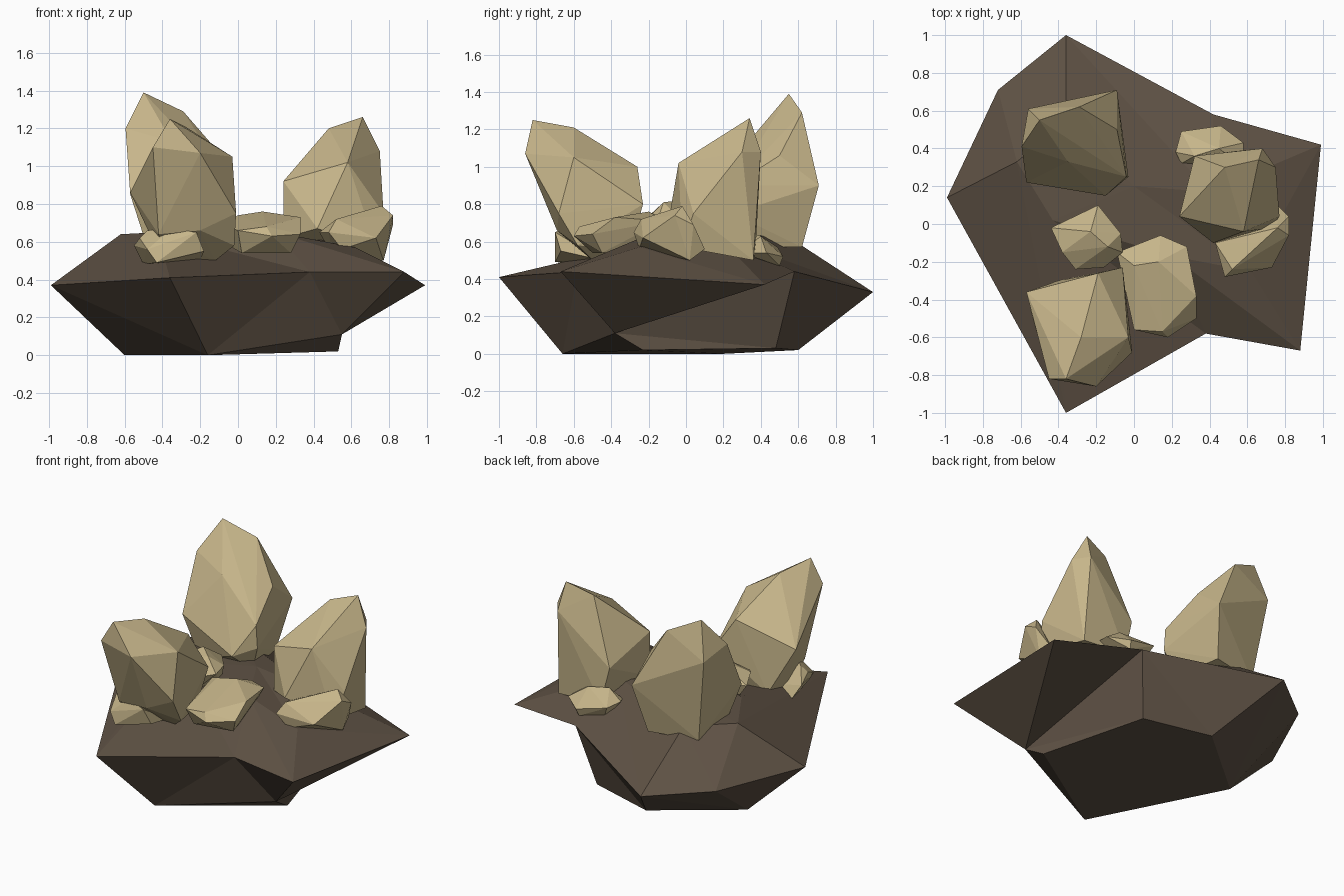
import bpy, bmesh


def material(name, rgb):
    m = bpy.data.materials.new(name)
    m.diffuse_color = (*rgb, 1)
    return m


STONE = material("dark brown stone", (0.112, 0.083, 0.058))
CRYSTAL = material("pale sand crystal", (0.57, 0.465, 0.255))


def finish(bm, name, mat):
    bmesh.ops.recalc_face_normals(bm, faces=bm.faces[:])
    me = bpy.data.meshes.new(name)
    bm.to_mesh(me)
    bm.free()
    me.materials.append(mat)
    ob = bpy.data.objects.new(name, me)
    bpy.context.collection.objects.link(ob)
    return ob


def faceted(name, pts):
    """Faceted crystal: convex hull around a few corner points."""
    bm = bmesh.new()
    for p in pts:
        bm.verts.new(p)
    bmesh.ops.convex_hull(bm, input=bm.verts[:])
    loose = [v for v in bm.verts if not v.link_faces]
    bmesh.ops.delete(bm, geom=loose, context='VERTS')
    return finish(bm, name, CRYSTAL)


def lofted_rock(name, rings, low, high):
    """Triangulated loft through matching rings, closed by two fans."""
    bm = bmesh.new()
    rows = [[bm.verts.new(p) for p in r] for r in rings]
    a, b = bm.verts.new(low), bm.verts.new(high)
    n = len(rows[0])
    for i in range(n):
        j = (i + 1) % n
        for lo, hi in zip(rows, rows[1:]):
            bm.faces.new((lo[i], lo[j], hi[i]))
            bm.faces.new((lo[j], hi[j], hi[i]))
        bm.faces.new((a, rows[0][j], rows[0][i]))
        bm.faces.new((b, rows[-1][i], rows[-1][j]))
    bmesh.ops.remove_doubles(bm, verts=bm.verts[:], dist=0.001)
    return finish(bm, name, STONE)


# Base slab: bottom, widest and top rings (repeated corners merge)
bottom = [(.55, -.38, .11), (.55, -.38, .11), (.33, .48, .03), (-.12, .6, .02),
          (-.6, .2, 0), (-.6, .2, 0), (-.16, -.66, 0), (-.16, -.66, 0),
          (.55, -.38, .11)]
rim = [(.99, .42, .37), (.42, .58, .44), (.42, .58, .44), (-.36, 1, .33),
       (-.72, .71, .35), (-.99, .14, .37), (-.36, -1, .41), (.38, -.58, .44),
       (.88, -.67, .44)]
top = [(.4, .17, .63), (.4, .17, .63), (.4, .17, .63), (-.36, .54, .63),
       (-.62, .33, .64), (-.62, .33, .64), (-.43, .02, .65), (.2, -.17, .65),
       (.62, -.25, .57)]
lofted_rock("base_rock", [bottom, rim, top], (.53, -.23, .02), (0, .2, .655))

# Three tall crystals leaning outwards
faceted("back_left_crystal", [
    (-.5, .55, 1.39), (-.29, .62, 1.29), (-.595, .41, 1.2), (-.56, .61, 1.14),
    (-.09, .71, .9), (-.35, .33, 1.13), (-.04, .25, .9), (-.15, .15, .7),
    (-.57, .22, .85), (-.03, .25, .75), (-.09, .5, 1.06), (-.48, .27, .57),
    (-.48, .55, .57), (-.15, .62, .57), (-.1, .3, .57)])
faceted("front_left_crystal", [
    (-.36, -.82, 1.25), (-.45, -.82, 1.1), (-.2, -.86, 1.07), (-.28, -.6, 1.21),
    (-.03, -.6, 1.05), (-.19, -.26, 1), (-.57, -.36, .86), (-.06, -.23, .8),
    (-.01, -.68, .75), (-.02, -.58, .58), (-.42, -.67, .64), (-.2, -.69, .66),
    (-.4, -.5, .5), (-.12, -.5, .5), (-.4, -.3, .54), (-.1, -.3, .55)])
faceted("right_crystal", [
    (.66, .34, 1.26), (.48, .3, 1.2), (.75, .3, 1.08), (.68, .4, 1.08),
    (.24, .04, .92), (.58, -.04, 1.02), (.77, .04, .75), (.73, -.02, .57),
    (.42, -.1, .67), (.24, .04, .62), (.32, .36, .77), (.38, .37, .52),
    (.7, .36, .5)])

# Low crystal lumps around them
faceted("front_middle_lump", [
    (.13, -.2, .76), (0, -.22, .74), (.33, -.38, .73), (.33, -.5, .64),
    (.18, -.6, .63), (.15, -.57, .68), (0, -.56, .66), (.14, -.06, .7),
    (.28, -.12, .71), (-.09, -.15, .69), (.02, -.5, .54), (.28, -.45, .54),
    (.2, -.1, .58), (-.05, -.2, .58)])
faceted("middle_left_lump", [
    (-.23, -.04, .82), (-.14, -.12, .81), (-.44, -.02, .71), (-.19, .1, .72),
    (-.07, -.05, .74), (-.06, -.15, .72), (-.16, -.23, .7), (-.31, -.24, .7),
    (-.38, -.15, .74), (-.35, -.02, .58), (-.15, .03, .58), (-.2, -.2, .58)])
faceted("front_left_lump", [
    (-.55, -.45, .58), (-.52, -.56, .62), (-.48, -.54, .66), (-.35, -.66, .67),
    (-.22, -.7, .65), (-.18, -.67, .55), (-.43, -.7, .49), (-.48, -.68, .56),
    (-.5, -.4, .48), (-.2, -.45, .5)])
faceted("right_lump", [
    (.76, -.02, .79), (.82, -.06, .74), (.82, .04, .69), (.76, .1, .56),
    (.77, .02, .5), (.73, -.23, .62), (.48, -.28, .65), (.52, -.24, .72),
    (.64, -.1, .75), (.43, -.1, .65), (.55, -.25, .56), (.5, -.05, .53)])
faceted("back_right_lump", [
    (.22, .38, .58), (.25, .49, .57), (.46, .52, .52), (.58, .43, .54),
    (.45, .4, .63), (.32, .36, .64), (.45, .5, .47), (.3, .45, .47),
    (.25, .32, .57), (.58, .3, .54)])
